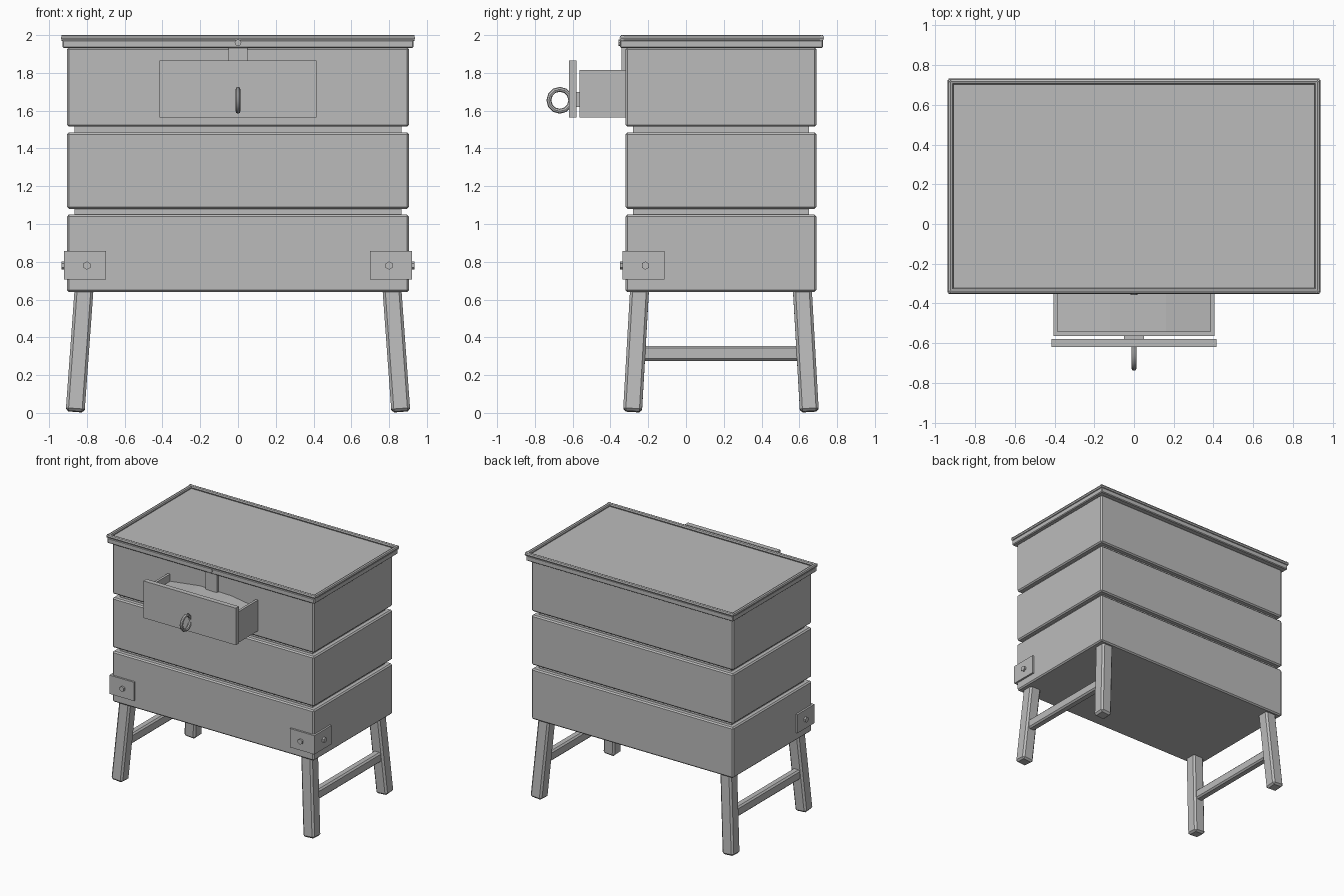
import bpy, math
from mathutils import Vector

if "Cube" in bpy.data.objects:
    bpy.data.objects.remove(bpy.data.objects["Cube"])

GREY = (0.5, 0.5, 0.5, 1)
mat = bpy.data.materials.new("plain grey")
mat.use_nodes = True
mat.diffuse_color = GREY
mat.node_tree.nodes["Principled BSDF"].inputs["Base Color"].default_value = GREY

MID = 0.185   # middle of the body in y


def finish(name, bevel=0, smooth=False):
    ob = bpy.context.object
    ob.name = ob.data.name = name
    ob.data.materials.append(mat)
    if bevel:
        mod = ob.modifiers.new("Bevel", "BEVEL")
        mod.width = bevel
        mod.segments = 1
    if smooth:
        bpy.ops.object.shade_smooth_by_angle()
    return ob


def box(name, x0, x1, y0, y1, z0, z1, bevel=0):
    bpy.ops.mesh.primitive_cube_add(
        size=1, location=((x0 + x1) / 2, (y0 + y1) / 2, (z0 + z1) / 2))
    bpy.context.object.scale = (x1 - x0, y1 - y0, z1 - z0)
    bpy.ops.object.transform_apply(location=False, rotation=False, scale=True)
    return finish(name, bevel)


def rod(name, a, b, radius, sides):
    a, b = Vector(a), Vector(b)
    bpy.ops.mesh.primitive_cylinder_add(
        vertices=sides, radius=radius, depth=(b - a).length, location=(a + b) / 2,
        rotation=(b - a).to_track_quat("Z", "Y").to_euler())
    return finish(name)


# Three stacked tiers with a recessed core showing in the gaps
box("core", -0.865, 0.865, -0.28, 0.65, 0.66, 1.92)
for tier, z0, z1 in (("lower", 0.64, 1.05), ("middle", 1.08, 1.485), ("upper", 1.515, 1.935)):
    box(tier + "_tier", -0.905, 0.905, -0.32, 0.69, z0, z1, 0.01)

# Lid with a raised round rim
box("lid", -0.93, 0.93, -0.35, 0.725, 1.932, 1.975, 0.006)
for y in (-0.337, 0.717):
    rod("rim_long", (-0.935, y, 1.985), (0.935, y, 1.985), 0.015, 8)
for x in (-0.923, 0.923):
    rod("rim_short", (x, -0.345, 1.985), (x, 0.725, 1.985), 0.015, 8)
rod("latch_pin", (0, -0.33, 1.96), (0, -0.358, 1.96), 0.018, 8)
box("latch_strap", -0.05, 0.05, -0.342, -0.315, 1.75, 1.94)

# Open drawer
box("drawer_front", -0.415, 0.415, -0.62, -0.58, 1.565, 1.865)
box("drawer_floor", -0.405, 0.405, -0.565, -0.31, 1.565, 1.585)
box("drawer_inner_front", -0.405, 0.405, -0.565, -0.542, 1.565, 1.815)
for s in (-1, 1):
    xs = sorted((s * 0.405, s * 0.385))
    box("drawer_side", *xs, -0.565, -0.31, 1.565, 1.815)
box("drawer_runner", -0.05, 0.05, -0.585, -0.56, 1.62, 1.7)

# Mounded filling in the drawer
outline = [(-0.39, 1.58), (0.39, 1.58), (0.39, 1.75), (0.16, 1.785), (-0.12, 1.79), (-0.39, 1.755)]
n = len(outline)
verts = [(x, y, z) for y in (-0.545, -0.31) for x, z in outline]
faces = [tuple(range(n)), tuple(range(2 * n - 1, n - 1, -1))]
faces += [(i, n + i, n + (i + 1) % n, (i + 1) % n) for i in range(n)]
mesh = bpy.data.meshes.new("filling")
mesh.from_pydata(verts, [], faces)
filling = bpy.data.objects.new("drawer_filling", mesh)
bpy.context.collection.objects.link(filling)
mesh.materials.append(mat)

# Ring pull
bpy.ops.mesh.primitive_torus_add(
    major_segments=12, minor_segments=8, major_radius=0.058, minor_radius=0.013,
    location=(0, -0.668, 1.655), rotation=(0, math.pi / 2, 0))
finish("ring_pull", smooth=True)

for s in (-1, 1):
    # Corner brackets with hexagonal bolts
    box("bracket_front", *sorted((s * 0.7, s * 0.92)), -0.335, -0.315, 0.705, 0.857)
    box("bracket_side", *sorted((s * 0.9, s * 0.92)), -0.335, -0.115, 0.705, 0.857)
    rod("bolt_front", (s * 0.8, -0.32, 0.78), (s * 0.8, -0.35, 0.78), 0.022, 6)
    rod("bolt_side", (s * 0.905, -0.215, 0.78), (s * 0.935, -0.215, 0.78), 0.022, 6)

    # Splayed legs joined by a stretcher on each side
    for t, place in ((-1, "front"), (1, "back")):
        foot = Vector((s * 0.862, MID + t * 0.468, 0.007))
        top = Vector((s * 0.814, MID + t * 0.43, 0.67))
        axis = top - foot
        leg = box(place + "_leg", -0.05, 0.05, -0.05, 0.05,
                  -axis.length / 2, axis.length / 2, 0.014)
        leg.location = (foot + top) / 2
        leg.rotation_euler = (-math.atan2(axis.y, axis.z), math.atan2(axis.x, axis.z), 0)
    box("stretcher", *sorted((s * 0.808, s * 0.872)), -0.23, 0.6, 0.275, 0.355, 0.012)
